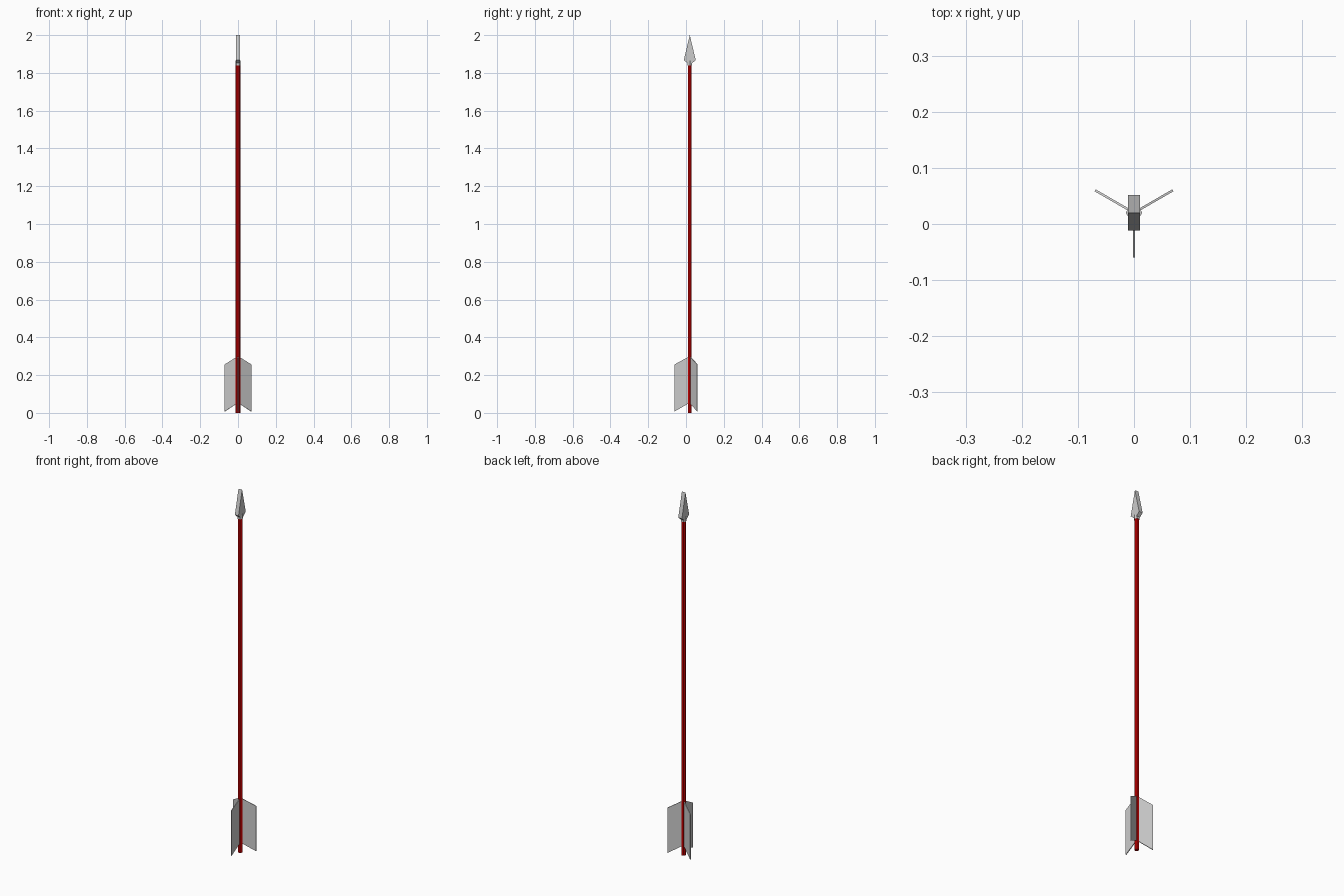
import bpy, bmesh, math
from mathutils import Matrix

if "Cube" in bpy.data.objects:
    bpy.data.objects.remove(bpy.data.objects["Cube"])

CY = 0.02  # y of the shaft axis


def finish(name, bm, mat=None):
    bmesh.ops.recalc_face_normals(bm, faces=bm.faces)
    me = bpy.data.meshes.new(name)
    bm.to_mesh(me)
    bm.free()
    ob = bpy.data.objects.new(name, me)
    ob.location.y = CY
    bpy.context.collection.objects.link(ob)
    if mat:
        me.materials.append(mat)
    return ob


def hex_rod(name, r1, r2, z0, z1, mat=None):
    # six-sided rod with corners on the x axis
    bm = bmesh.new()
    bmesh.ops.create_cone(bm, cap_ends=True, segments=6, radius1=r1, radius2=r2,
                          depth=z1 - z0,
                          matrix=Matrix.Translation((0, 0, (z0 + z1) / 2)) @ Matrix.Rotation(math.pi / 6, 4, 'Z'))
    # align a corner with +x whatever the primitive's start angle
    v = bm.verts[:][0].co
    a = math.atan2(v.y, v.x)
    bmesh.ops.rotate(bm, verts=bm.verts, matrix=Matrix.Rotation(-a, 3, 'Z'))
    return finish(name, bm, mat)


def plate(name, profile, thickness, angle):
    # flat plate: profile is (radial, z), turned about the shaft axis
    bm = bmesh.new()
    h = thickness / 2
    f = bm.faces.new([bm.verts.new((r, -h, z)) for r, z in profile])
    ext = bmesh.ops.extrude_face_region(bm, geom=[f])
    verts = [g for g in ext["geom"] if isinstance(g, bmesh.types.BMVert)]
    bmesh.ops.translate(bm, verts=verts, vec=(0, thickness, 0))
    bmesh.ops.rotate(bm, verts=bm.verts, matrix=Matrix.Rotation(math.radians(angle), 3, 'Z'))
    return finish(name, bm)


red = bpy.data.materials.new("red_paint")
red.diffuse_color = (0.55, 0.0, 0.0, 1)
red.use_nodes = True
red.node_tree.nodes["Principled BSDF"].inputs["Base Color"].default_value = red.diffuse_color

# shaft and the collar that holds the head
hex_rod("shaft", 0.012, 0.012, 0.0, 1.85, red)
hex_rod("head_collar", 0.0145, 0.0145, 1.84, 1.866)

# flat arrowhead, wide along y
half = [(0.0315, 1.868), (0.011, 1.85)]
head = [(0, 2.0)] + half + [(-r, z) for r, z in reversed(half)]
plate("arrowhead", head, 0.022, 90)

# three fletching vanes
vane = [(0.006, 0.297), (0.08, 0.257), (0.08, 0.008), (0.006, 0.05)]
for i, ang in enumerate((30, 150, 270)):
    plate(f"vane_{i + 1}", vane, 0.004, ang)
